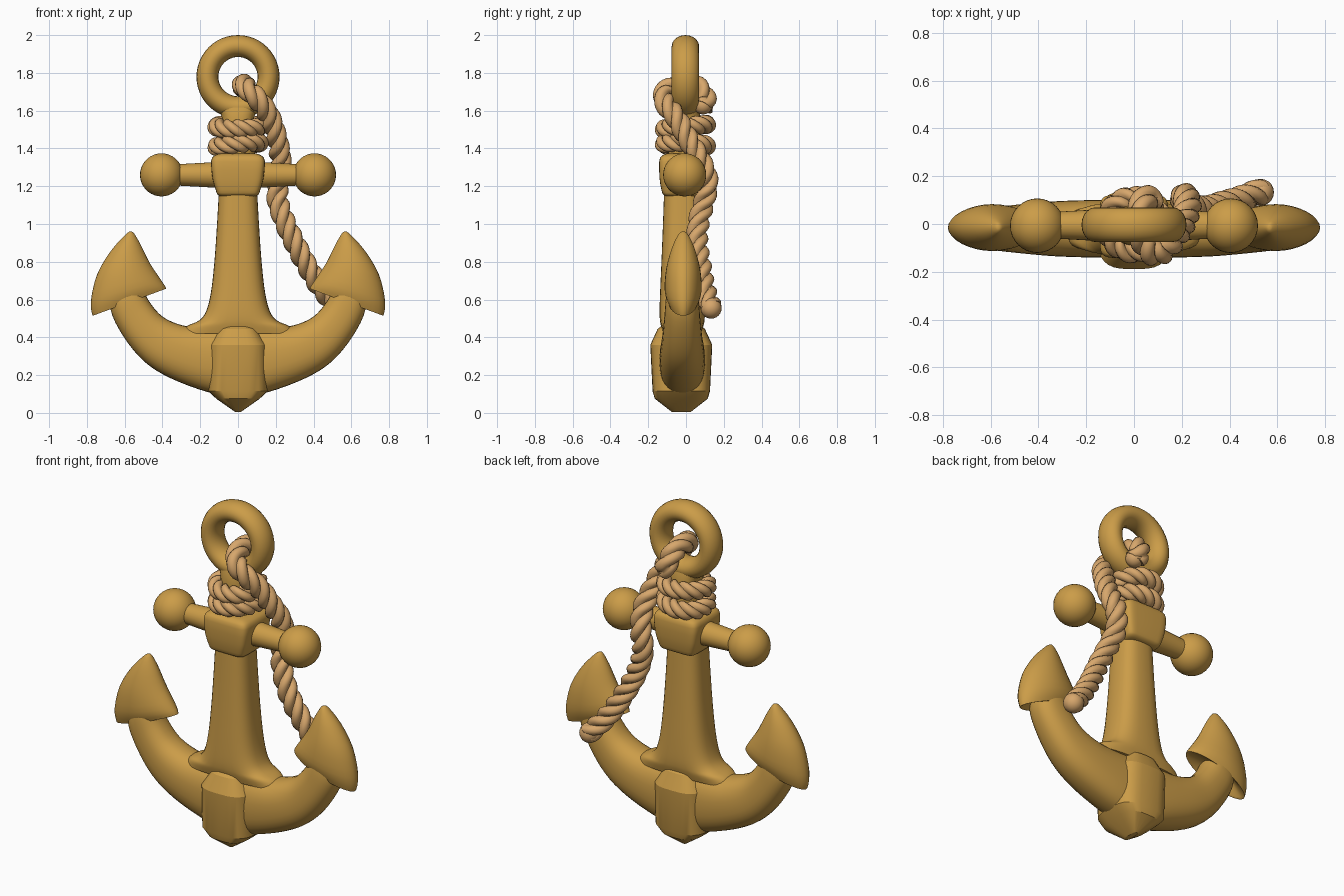
import bpy, bmesh, math
from mathutils import Vector

if "Cube" in bpy.data.objects:
    bpy.data.objects.remove(bpy.data.objects["Cube"])


def material(name, rgb):
    m = bpy.data.materials.new(name)
    m.diffuse_color = (*rgb, 1)
    m.use_nodes = True
    m.node_tree.nodes["Principled BSDF"].inputs["Base Color"].default_value = m.diffuse_color
    return m


BRASS = material("golden brown", (0.60, 0.335, 0.065))
ROPE = material("tan rope", (0.68, 0.385, 0.15))


def finish(ob, mat, angle=40):
    ob.data.materials.append(mat)
    bpy.ops.object.select_all(action='DESELECT')
    ob.select_set(True)
    bpy.context.view_layer.objects.active = ob
    bpy.ops.object.shade_smooth_by_angle(angle=math.radians(angle))
    return ob


def skin(name, rings, mat, closed=False, angle=40):
    """Bridge a list of equal-sized point rings into one mesh."""
    bm = bmesh.new()
    vs = [[bm.verts.new(p) for p in r] for r in rings]
    n, k = len(vs), len(vs[0])
    for i in range(n if closed else n - 1):
        a, b = vs[i], vs[(i + 1) % n]
        for j in range(k):
            bm.faces.new((a[j], a[(j + 1) % k], b[(j + 1) % k], b[j]))
    if not closed:
        bm.faces.new(vs[0])
        bm.faces.new(vs[-1])
    bmesh.ops.recalc_face_normals(bm, faces=bm.faces)
    me = bpy.data.meshes.new(name)
    bm.to_mesh(me)
    bm.free()
    ob = bpy.data.objects.new(name, me)
    bpy.context.collection.objects.link(ob)
    return finish(ob, mat, angle)


def spline(points, steps):
    """Catmull-Rom interpolation of equal-length tuples."""
    P = [points[0]] + list(points) + [points[-1]]
    out = []
    for i in range(1, len(P) - 2):
        for s in range(steps):
            t = s / steps
            out.append([0.5 * (2 * b + (c - a) * t + (2 * a - 5 * b + 4 * c - d) * t * t
                        + (3 * b - a - 3 * c + d) * t ** 3)
                        for a, b, c, d in zip(*P[i - 1:i + 3])])
    return out + [list(points[-1])]


def loft(name, sections, power=2.4, yc=-0.02, steps=4, sides=32, side=1, angle=40):
    """Superellipse sections spanning two outline points (ax,az)-(bx,bz), half depth hy."""
    rings = []
    for ax, az, bx, bz, hy in (spline(sections, steps) if steps > 1 else sections):
        ring = []
        for j in range(sides):
            t = 2 * math.pi * j / sides
            c, s = math.cos(t), math.sin(t)
            u = math.copysign(abs(c) ** (2 / power), c)
            v = math.copysign(abs(s) ** (2 / power), s)
            ring.append((side * ((ax + bx) / 2 + u * (bx - ax) / 2), yc + v * hy,
                         (az + bz) / 2 + u * (bz - az) / 2))
        rings.append(ring)
    return skin(name, rings, BRASS, angle=angle)


def stack(name, levels, **kw):
    return loft(name, [(-hx, z, hx, z, hy) for z, hx, hy in levels], **kw)


def rope(name, path, radius, pitch, closed=False, turns=None):
    """Three-strand twisted rope swept along a path."""
    P = [Vector(p) for p in path]
    n, rings, dist = len(P), [], 0
    normal = Vector((0, 0, 1)) if closed else Vector((1, 0, 0.3))
    for i, p in enumerate(P):
        if closed:
            tan = P[(i + 1) % n] - P[i - 1]
        else:
            tan = P[min(i + 1, n - 1)] - P[max(i - 1, 0)]
        tan.normalize()
        normal = (normal - tan * normal.dot(tan)).normalized()
        bi = tan.cross(normal)
        if i:
            dist += (p - P[i - 1]).length
        tw = 2 * math.pi * (turns * i / n if closed else dist / pitch)
        ring = []
        for j in range(24):
            t = 2 * math.pi * j / 24
            r = radius * (0.70 + 0.36 * abs(math.cos(1.5 * t)) ** 0.8)
            ring.append(p + r * (normal * math.cos(t + tw) + bi * math.sin(t + tw)))
        rings.append(ring)
    return skin(name, rings, ROPE, closed, 75)


# Top ring and the neck below it
bpy.ops.mesh.primitive_torus_add(major_radius=0.162, minor_radius=0.058, major_segments=48,
                                 minor_segments=20, location=(0, -0.003, 1.78),
                                 rotation=(math.pi / 2, 0, 0))
ring = bpy.context.object
ring.name = "top_ring"
ring.scale = (1, 1, 1.25)
finish(ring, BRASS)
stack("neck", [(1.3, .09, .09), (1.5, .085, .085), (1.58, .09, .08), (1.65, .13, .06)], yc=-0.005)

# Crossbar: central block, bars and end balls
stack("crossbar_block", [(1.145, .085, .085), (1.155, .108, .11), (1.18, .118, .12), (1.24, .135, .13),
                         (1.33, .143, .132), (1.36, .128, .12), (1.372, .10, .095)],
      power=7, yc=-0.01, steps=2, sides=48)
for s, side in ((-1, "left"), (1, "right")):
    bpy.ops.mesh.primitive_cone_add(vertices=28, radius1=0.07, radius2=0.053, depth=0.3,
                                    location=(s * 0.23, -0.005, 1.26),
                                    rotation=(0, s * math.pi / 2, 0))
    bar = bpy.context.object
    bar.name = side + "_crossbar"
    finish(bar, BRASS)
    bpy.ops.mesh.primitive_uv_sphere_add(segments=32, ring_count=18, radius=0.114,
                                         location=(s * 0.405, -0.007, 1.26))
    ball = bpy.context.object
    ball.name = side + "_ball"
    finish(ball, BRASS)

    # Curved arm and pointed fluke
    loft(side + "_arm", [(0, .46, 0, .08, .12), (.2, .455, .16, .11, .12), (.30, .465, .36, .185, .115),
                         (.40, .51, .50, .275, .105), (.47, .59, .61, .41, .095),
                         (.51, .67, .675, .55, .085), (.57, .74, .66, .68, .06)], side=s)
    loft(side + "_fluke", [(.55, .64, .68, .60, .03), (.40, .655, .755, .525, .07),
                           (.382, .662, .772, .522, .08), (.405, .70, .778, .60, .098),
                           (.465, .79, .745, .735, .09), (.515, .89, .675, .855, .06),
                           (.55, .95, .60, .94, .025), (.565, .96, .575, .96, .006)],
         power=1.9, yc=-0.015, steps=3, side=s)

# Shank flaring into the arms, and the faceted crown at the foot
stack("shank", [(.42, .31, .10), (.46, .27, .112), (.49, .205, .118), (.54, .168, .12), (.64, .143, .117),
                (.8, .125, .11), (1.0, .111, .102), (1.2, .10, .095)], power=2.8)
stack("crown", [(.005, .015, .05), (.075, .115, .14), (.115, .157, .152), (.36, .155, .164),
                (.445, .10, .125), (.47, .06, .09)], power=3.2, yc=-0.025, steps=1, angle=25)

# Two rope coils around the neck
for k, z in enumerate((1.515, 1.42)):
    circle = [(0.112 * math.cos(a), -0.003 + 0.112 * math.sin(a),
               z + 0.012 * math.sin(a + k * 2))
              for a in (2 * math.pi * i / 120 for i in range(120))]
    rope("rope_coil_%d" % (k + 1), circle, 0.048, 1, True, 4)

# Long rope looped through the ring and hanging behind the crossbar
path = spline([(0.07, .09, 1.62), (.05, .105, 1.66), (.03, .06, 1.725), (.03, -.03, 1.735), (.065, -.11, 1.70),
               (.12, -.11, 1.64), (.17, -.05, 1.56), (.205, .01, 1.45), (.225, .075, 1.34),
               (.215, .112, 1.24), (.21, .10, 1.13), (.245, .07, 1.02), (.30, .06, .90),
               (.37, .08, .77), (.44, .10, .66), (.53, .135, .555)], 16)
rope("hanging_rope", path, 0.056, 0.25)
for name, p, r in (("rope_end_knot", (.53, .133, .555), 0.056), ("rope_start_knot", (.07, .09, 1.63), 0.05)):
    bpy.ops.mesh.primitive_uv_sphere_add(segments=20, ring_count=12, radius=r, location=p)
    bpy.context.object.name = name
    finish(bpy.context.object, ROPE)
